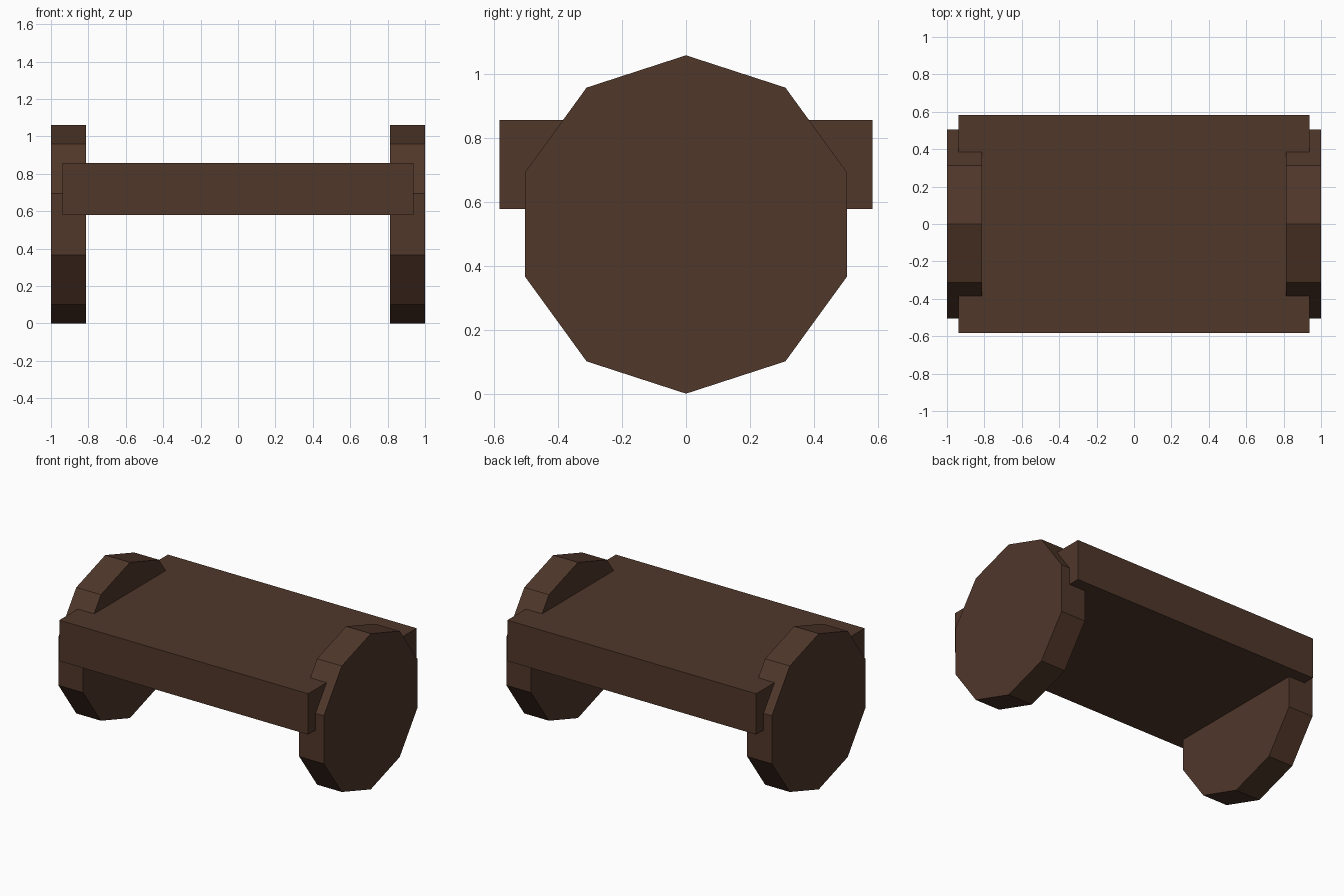
import bpy, math

if "Cube" in bpy.data.objects:
    bpy.data.objects.remove(bpy.data.objects["Cube"])

wood = bpy.data.materials.new("dark_wood")
wood.diffuse_color = (0.08, 0.038, 0.023, 1)
wood.use_nodes = True
wood.node_tree.nodes["Principled BSDF"].inputs["Base Color"].default_value = wood.diffuse_color

R = 0.53                 # radius of the ten-sided ends
INNER, OUTER = 0.814, 1.0


def end_disc(name, side):
    """Ten-sided upright end panel with a corner pointing straight up."""
    x0, x1 = side * INNER, side * OUTER
    n = 10
    ring = [(R * math.sin(math.tau * i / n), R + R * math.cos(math.tau * i / n)) for i in range(n)]
    verts = [(x, y, z) for x in (min(x0, x1), max(x0, x1)) for y, z in ring]
    faces = [tuple(range(n)), tuple(reversed(range(n, 2 * n)))]
    faces += [(i, i + n, (i + 1) % n + n, (i + 1) % n) for i in range(n)]
    mesh = bpy.data.meshes.new(name)
    mesh.from_pydata(verts, [], faces)
    obj = bpy.data.objects.new(name, mesh)
    bpy.context.collection.objects.link(obj)
    # consistent outward normals
    import bmesh
    bm = bmesh.new()
    bm.from_mesh(mesh)
    bmesh.ops.recalc_face_normals(bm, faces=bm.faces)
    bm.to_mesh(mesh)
    bm.free()
    mesh.materials.append(wood)


# two end discs
end_disc("left_end", -1)
end_disc("right_end", 1)

# seat plank running through both ends
bpy.ops.mesh.primitive_cube_add(size=1, location=(0, 0, 0.718))
seat = bpy.context.object
seat.name = "seat"
seat.scale = (1.874, 1.168, 0.278)
bpy.ops.object.transform_apply(location=False, rotation=False, scale=True)
seat.data.materials.append(wood)
